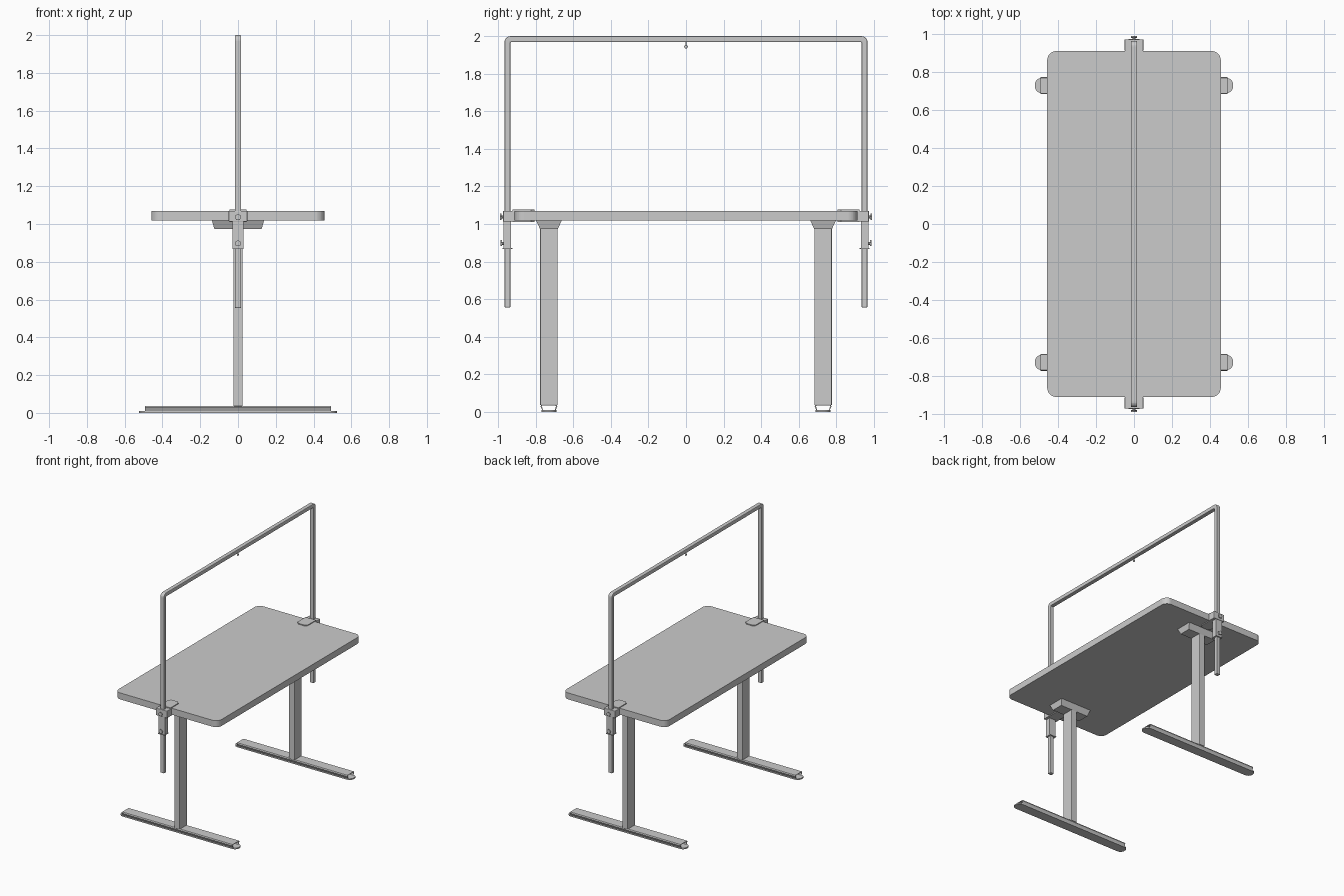
import bpy, bmesh
from math import sin, cos, pi
from mathutils import Vector

if "Cube" in bpy.data.objects:
    bpy.data.objects.remove(bpy.data.objects["Cube"])


def prism(name, pts, a, b, axis='Z', mirror=True, bevel=0, pts2=None):
    """Extrude a 2D outline from a to b; optional second outline tapers it."""
    def place(p, h):
        return {'Z': (p[0], p[1], h), 'X': (h, p[0], p[1]), 'Y': (p[0], h, p[1])}[axis]
    bm = bmesh.new()
    lo = [bm.verts.new(place(p, a)) for p in pts]
    hi = [bm.verts.new(place(p, b)) for p in (pts2 or pts)]
    n = len(pts)
    bm.faces.new(lo[::-1])
    bm.faces.new(hi)
    for i in range(n):
        j = (i + 1) % n
        bm.faces.new((lo[i], lo[j], hi[j], hi[i]))
    bmesh.ops.recalc_face_normals(bm, faces=bm.faces)
    me = bpy.data.meshes.new(name)
    bm.to_mesh(me)
    bm.free()
    ob = bpy.data.objects.new(name, me)
    bpy.context.collection.objects.link(ob)
    if bevel:
        m = ob.modifiers.new('bevel', 'BEVEL')
        m.width, m.segments, m.limit_method = bevel, 2, 'ANGLE'
        m.angle_limit = 0.9
    if mirror:
        m = ob.modifiers.new('mirror', 'MIRROR')
        m.use_axis = (False, True, False)
    return ob


def rect(x0, x1, y0, y1):
    return [(x0, y0), (x1, y0), (x1, y1), (x0, y1)]


def rounded(x0, x1, y0, y1, r, n=8):
    pts = []
    for k, (cx, cy) in enumerate([(x1 - r, y1 - r), (x0 + r, y1 - r),
                                  (x0 + r, y0 + r), (x1 - r, y0 + r)]):
        for i in range(n + 1):
            t = pi / 2 * (k + i / n)
            pts.append((cx + r * cos(t), cy + r * sin(t)))
    return pts


def disc(cx, cy, r, n, start=pi / 2):
    return [(cx + r * cos(start + 2 * pi * i / n), cy + r * sin(start + 2 * pi * i / n))
            for i in range(n)]


# Table top
prism('table_top', rounded(-.458, .458, -.912, .912, .05), 1.018, 1.07, mirror=False)

# Legs with flared mounting brackets
prism('leg', rect(-.025, .025, .683, .777), .035, 1.018, bevel=.004)
prism('leg_bracket', rect(-.125, .125, .683, .777), .973, 1.018,
      pts2=rect(-.138, .138, .662, .798))

# Feet: hollow channel over a flat base strip with rounded ends
c, t = .73, .004
prism('foot_channel', [(c - .036, .01), (c - .045, .028), (c - .041, .037), (c + .041, .037),
                       (c + .045, .028), (c + .036, .01), (c + .036 - t, .01),
                       (c + .041 - t, .028), (c + .040 - t, .033), (c - .040 + t, .033),
                       (c - .041 + t, .028), (c - .036 + t, .01)], -.492, .492, 'X')
prism('foot_base', rounded(-.523, .523, c - .04, c + .04, .036), .0, .010)

# Overhead frame: square tube bent into an upside-down U
y, w, r, top = .966, .031, .03, 2.0
outer, inner = [], []
for i in range(7):
    a = pi / 2 * i / 6
    outer.append((y - r + r * cos(a), top - r + r * sin(a)))
inner = [(y - w, top - w)]
half = [(y, .555)] + outer
path = half + [(-p[0], p[1]) for p in reversed(half)]
path += [(-(y - w), .555), (-(y - w), top - w), (y - w, top - w), (y - w, .555)]
prism('overhead_frame', path, -.017, .017, 'X', mirror=False, bevel=.005)

# Clamp plates gripping the table edge
grip = [(-.046, .925), (-.046, .825), (-.03, .806), (.03, .806), (.046, .825), (.046, .925)]
prism('clamp_upper_plate', grip, 1.07, 1.077)
prism('clamp_lower_plate', grip, 1.011, 1.018)
# Clamp block and the sleeve hanging under it
prism('clamp_block', rect(-.049, .049, .912, .974), 1.012, 1.07, bevel=.003)
prism('clamp_sleeve', rect(-.028, .028, .931, .971), .872, 1.012)
prism('clamp_lip', rect(-.03, .03, .924, .976), .868, .873)

# Tightening screws, one on the block and one on the sleeve
for label, z, y0 in (('upper', 1.037, .974), ('lower', .897, .971)):
    prism(label + '_screw_stem', disc(0, z, .008, 10), y0 - .005, y0 + .01, 'Y')
    prism(label + '_screw_knob', disc(0, z, .018, 5), y0 + .009, y0 + .016, 'Y')

# Small hook under the middle of the top bar
prism('hook_stem', disc(0, 0, .003, 8), 1.95, 1.972, mirror=False)
bpy.ops.mesh.primitive_torus_add(major_segments=16, minor_segments=6, major_radius=.007,
                                 minor_radius=.0025, location=(0, 0, 1.943),
                                 rotation=(0, pi / 2, 0))
bpy.context.object.name = 'hook_ring'
